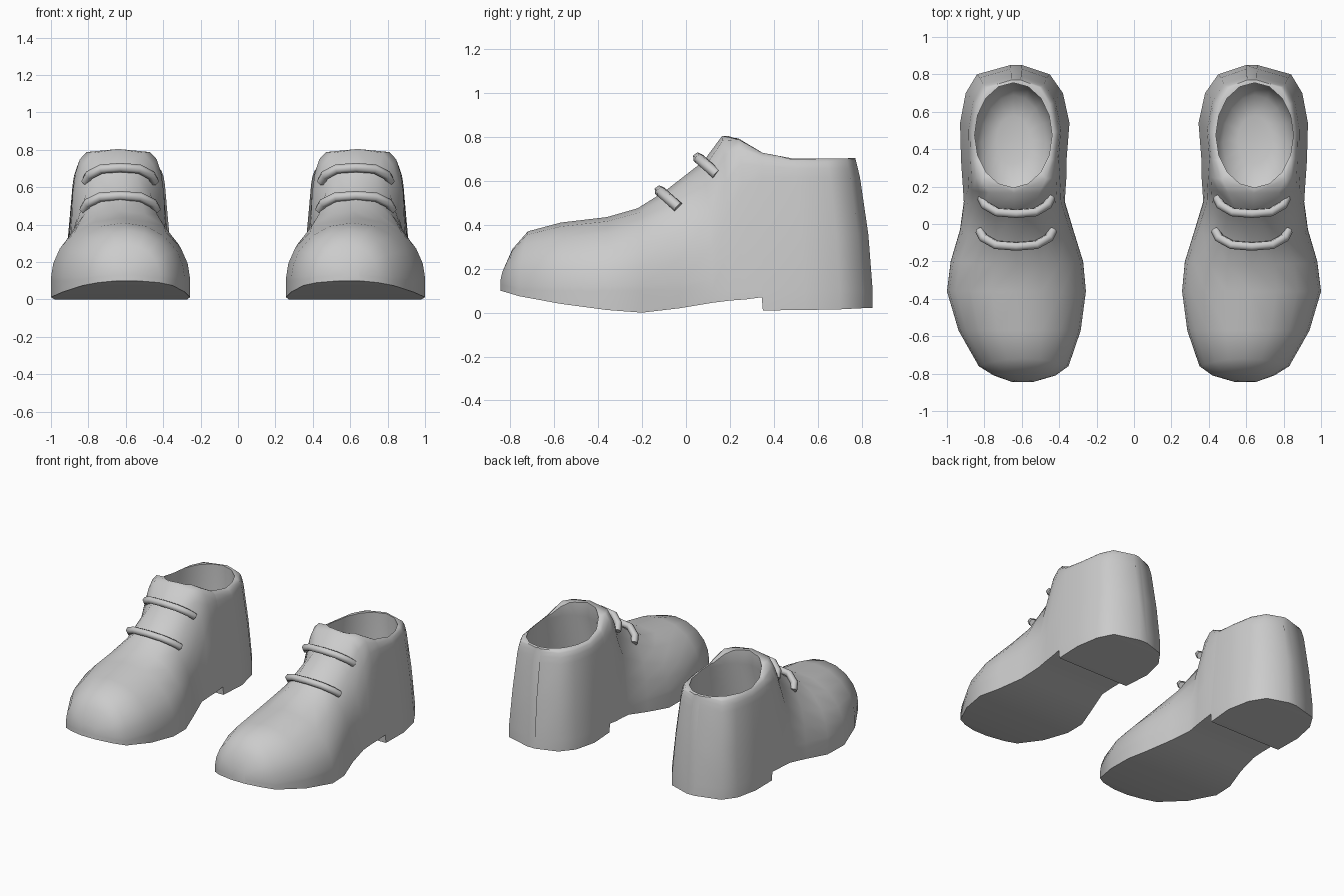
import bpy, bmesh
from math import sin, cos, tau, radians
from mathutils import Matrix

cube = bpy.data.objects.get("Cube")
if cube:
    bpy.data.objects.remove(cube, do_unlink=True)

grey = bpy.data.materials.new("plain grey")
grey.use_nodes = True
tone = (0.6, 0.6, 0.6, 1)
grey.diffuse_color = tone
bsdf = grey.node_tree.nodes["Principled BSDF"]
bsdf.inputs["Base Color"].default_value = tone


def add_object(name, data):
    data.materials.append(grey)
    obj = bpy.data.objects.new(name, data)
    bpy.context.collection.objects.link(obj)
    return obj


def loft(name, rings):
    """Skin a row of closed rings and cap both ends."""
    bm = bmesh.new()
    loops = [[bm.verts.new(p) for p in ring] for ring in rings]
    for a, b in zip(loops, loops[1:]):
        for i in range(len(a)):
            j = (i + 1) % len(a)
            bm.faces.new((a[i], a[j], b[j], b[i]))
    bm.faces.new(loops[0])
    bm.faces.new(loops[-1])
    bmesh.ops.recalc_face_normals(bm, faces=bm.faces)
    mesh = bpy.data.meshes.new(name)
    bm.to_mesh(mesh)
    bm.free()
    return add_object(name, mesh)


def clamp(v):
    return max(0.0, min(1.0, v))


ANGLES = [0, 3, 15, 30, 50, 70]


def section(y_low, y_top, x_in, x_out, z_low, z_top):
    """One arched slice of the shoe: rounder at the toe, boxier at the heel."""
    mid, half = (x_in + x_out) / 2, (x_out - x_in) / 2
    instep = clamp((y_top + 0.3) / 0.5)
    collar = clamp((y_top - 0.1) / 0.3) ** 1.5
    power = 2 / (2.1 + 0.5 * instep + 14 * collar)
    taper = 0.18 * instep
    z_wall = max(z_low + 0.03, 0.1)
    side = []
    for a in ANGLES:
        f = sin(radians(a)) ** power
        u = cos(radians(a)) ** power * half * (1 - taper * f)
        side.append((u, y_low + (y_top - y_low) * f * f, z_wall + (z_top - z_wall) * f))
    # Boxy slices need a point halfway up the wall to keep the lean curved
    side[1] = tuple(0.5 * (p + q) for p, q in zip(side[0], side[2])) if collar else side[1]
    if collar:
        u, y, z = side[1]
        side[1] = (u, y_low + (y_top - y_low) * 0.25, z)
    side.insert(0, (half, y_low, z_low))
    right = [(mid + u, y, z) for u, y, z in side]
    left = [(mid - u, y, z) for u, y, z in reversed(side)]
    return right + [(mid, y_top, z_top)] + left


# Slices from toe to heel: sole y, top y, inner x, outer x, sole z, top z
SLICES = [
    (-.845, -.83, .54, .65, .10, .2),
    (-.81, -.79, .42, .75, .09, .29),
    (-.76, -.72, .35, .83, .075, .37),
    (-.57, -.57, .285, .938, .04, .41),
    (-.36, -.36, .257, 1, .012, .435),
    (-.2, -.22, .272, .98, 0, .475),
    (-.03, -.1, .325, .93, .02, .55),
    (.12, .08, .37, .91, .045, .69),
    (.2, .165, .365, .915, .055, .805),
    (.27, .24, .36, .92, .06, .8),
    (.345, .345, .36, .925, .07, .735),
    (.35, .35, .36, .925, .01, .733),
    (.54, .49, .345, .93, .012, .705),
    (.7, .64, .38, .9, .015, .705),
    (.8, .73, .45, .84, .02, .705),
    (.85, .77, .6, .66, .02, .705),
]
shoe = loft("left_shoe", [section(*s) for s in SLICES])


# Foot opening, hollowed out of the body as a deep bowl
def oval(z, y, half_x, half_y, n=16):
    return [(0.645 + half_x * sin(tau * i / n), y + half_y * cos(tau * i / n), z)
            for i in range(n)]


cutter = loft("opening_cutter", [
    oval(.1, .45, .09, .13), oval(.13, .44, .17, .25), oval(.22, .42, .215, .33),
    oval(.4, .43, .225, .34), oval(.7, .475, .207, .28), oval(.9, .475, .207, .28)])
cutter.hide_render = True
cut = shoe.modifiers.new("opening", "BOOLEAN")
cut.operation, cut.object, cut.solver = "DIFFERENCE", cutter, "EXACT"

bpy.ops.object.select_all(action="DESELECT")
shoe.select_set(True)
bpy.context.view_layer.objects.active = shoe
bpy.ops.object.modifier_apply(modifier=cut.name)
bpy.data.objects.remove(cutter, do_unlink=True)
bpy.ops.object.shade_smooth_by_angle(angle=radians(55))

# Mirrored partner
twin = shoe.data.copy()
twin.transform(Matrix.Scale(-1, 4, (1, 0, 0)))
twin.flip_normals()
twin.materials.clear()
add_object("right_shoe", twin)


# Laces: tubes bowed over the instep
def lace(name, side, y, z, reach):
    curve = bpy.data.curves.new(name, "CURVE")
    curve.dimensions = "3D"
    curve.bevel_depth, curve.bevel_resolution = 0.025, 1
    curve.use_fill_caps = True
    steps = [-1, -.9, -.55, 0, .55, .9, 1]
    spline = curve.splines.new("POLY")
    spline.points.add(len(steps) - 1)
    for point, t in zip(spline.points, steps):
        drop = 0.3 * t * t + 0.7 * t ** 8
        point.co = (side * (0.63 + reach * t), y + 0.085 * drop, z - 0.075 * drop, 1)
    spline.use_smooth = True
    add_object(name, curve)


for side, label in ((1, "left"), (-1, "right")):
    lace(label + "_upper_lace", side, 0.055, 0.705, 0.185)
    lace(label + "_lower_lace", side, -0.12, 0.555, 0.195)
